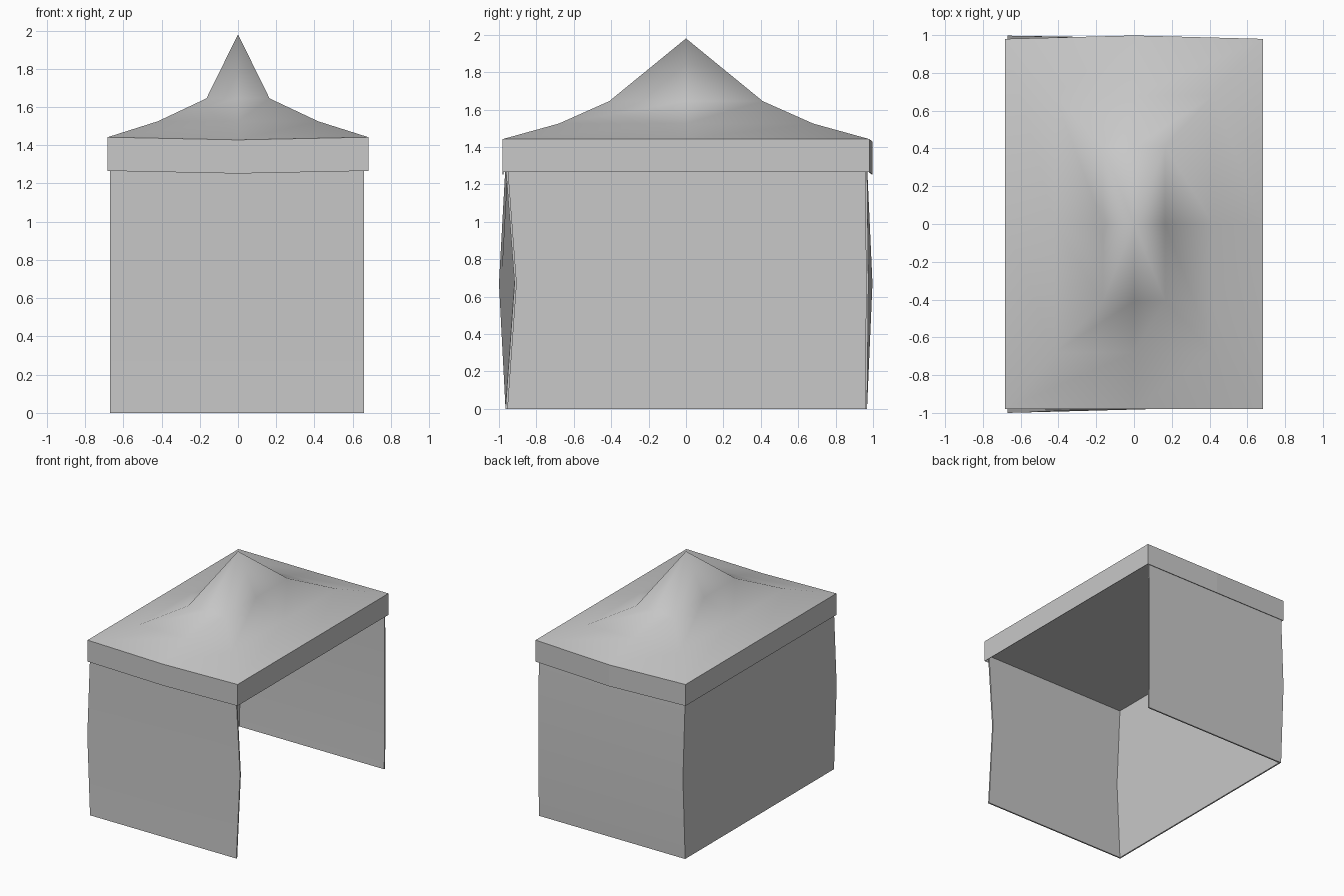
import bpy, bmesh, math

if "Cube" in bpy.data.objects:
    bpy.data.objects.remove(bpy.data.objects["Cube"])

mat = bpy.data.materials.new("grey canvas")
mat.diffuse_color = (0.58, 0.58, 0.58, 1)
mat.use_nodes = True
mat.node_tree.nodes["Principled BSDF"].inputs["Base Color"].default_value = mat.diffuse_color


def make(name, bm, smooth=False):
    bmesh.ops.recalc_face_normals(bm, faces=bm.faces[:])
    for f in bm.faces:
        f.smooth = smooth
    # keep hard edges crisp
    for e in bm.edges:
        if len(e.link_faces) == 2 and e.calc_face_angle() > math.radians(75):
            e.smooth = name == "roof"
    me = bpy.data.meshes.new(name)
    bm.to_mesh(me)
    bm.free()
    me.materials.append(mat)
    ob = bpy.data.objects.new(name, me)
    bpy.context.collection.objects.link(ob)
    return ob


def ring(bm, hx, hy, z, sag=0.0, out=0.0):
    """Rectangle with a vertex at each corner and each edge middle."""
    signs = [(-1, -1), (0, -1), (1, -1), (1, 0), (1, 1), (0, 1), (-1, 1), (-1, 0)]
    vs = []
    for sx, sy in signs:
        drop = sag if sx == 0 else 0
        bulge = out if (sx == 0 and sy == 1) else 0
        vs.append(bm.verts.new((sx * hx, sy * hy + bulge, z - drop)))
    return vs


def bridge(bm, a, b):
    n = len(a)
    for i in range(n):
        j = (i + 1) % n
        bm.faces.new((a[i], a[j], b[j], b[i]))


# peaked roof, smooth and swept
bm = bmesh.new()
rings = [ring(bm, 0.682, 0.98, 1.442, 0.014, 0.018),
         ring(bm, 0.42, 0.68, 1.525),
         ring(bm, 0.165, 0.41, 1.645)]
for lo, hi in zip(rings, rings[1:]):
    bridge(bm, lo, hi)
peak = bm.verts.new((0, 0, 1.98))
for i in range(8):
    bm.faces.new((rings[2][i], rings[2][(i + 1) % 8], peak))
make("roof", bm, True)

# thin valance band hanging below a flat ceiling
CEILING = 1.306
bm = bmesh.new()
top = ring(bm, 0.682, 0.98, 1.442, 0.014, 0.018)
low = ring(bm, 0.682, 0.98, 1.266, 0.014, 0.018)
rim = ring(bm, 0.678, 0.976, 1.266, 0.014, 0.018)
inner = ring(bm, 0.678, 0.976, CEILING, 0, 0.018)
for a, b in ((top, low), (low, rim), (rim, inner)):
    bridge(bm, a, b)
bm.faces.new(inner)
make("valance", bm)

# cloth walls: front, left and back, open on the right, bulging at mid height
T = 0.012
# height, then y of front right, front left, back left, back right
rows = [(0.0, -0.965, -0.965, 0.968, 0.968),
        (0.67, -0.917, -1.0, 0.997, 0.975),
        (CEILING, -0.965, -0.965, 0.968, 0.968)]
bm = bmesh.new()
loops = []
for z, fr, fl, bl, br in rows:
    pts = [(0.66, fr), (-0.67, fl), (-0.67, bl), (0.66, br),
           (0.66, br - T), (-0.67 + T, bl - T), (-0.67 + T, fl + T), (0.66, fr + T)]
    loops.append([bm.verts.new((x, y, z)) for x, y in pts])
for a, b in zip(loops, loops[1:]):
    bridge(bm, a, b)
for l in (loops[0], loops[-1]):
    for i in range(3):
        bm.faces.new((l[i], l[i + 1], l[6 - i], l[7 - i]))
make("walls", bm, True)
